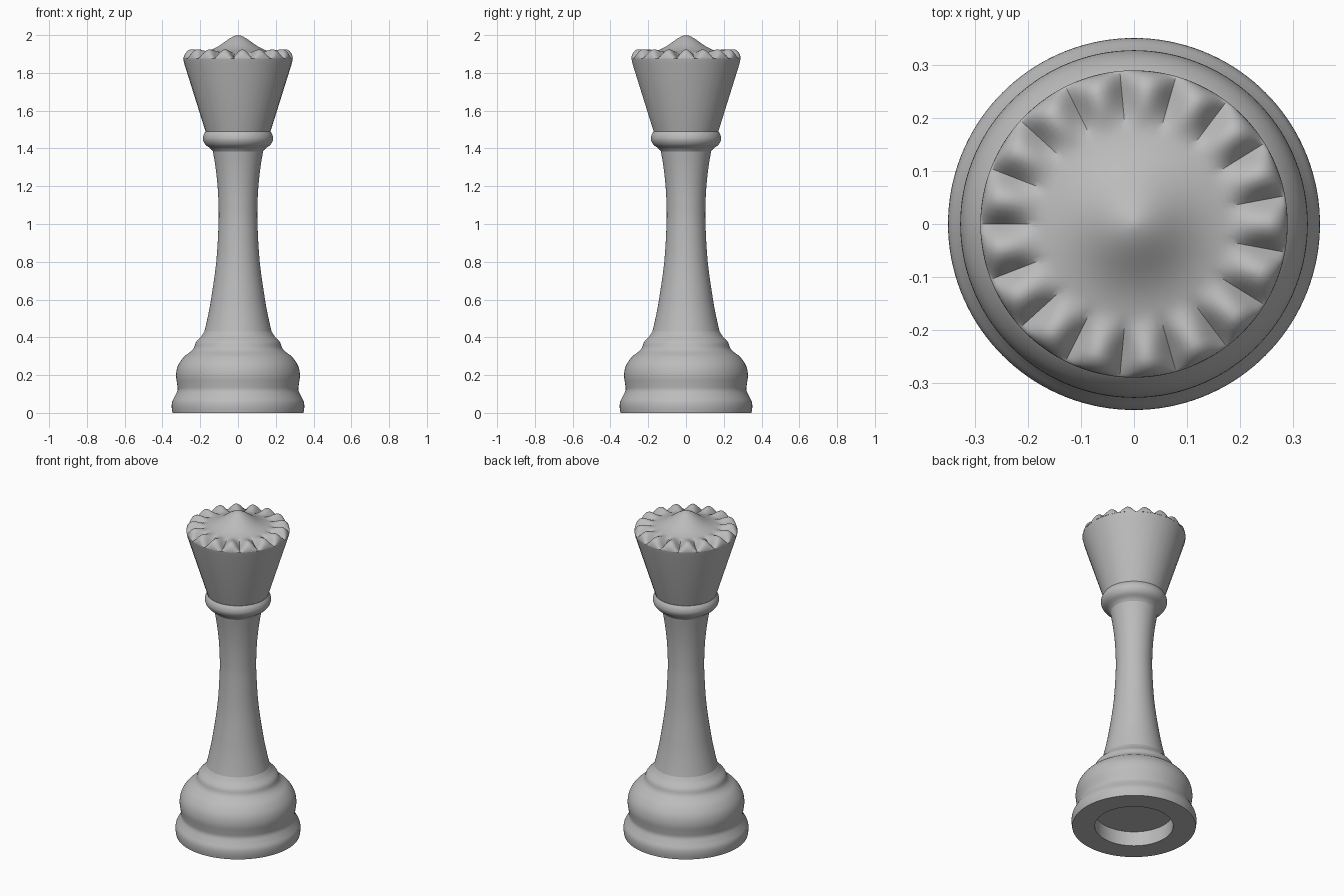
import bpy, bmesh, math

cube = bpy.data.objects.get("Cube")
if cube:
    bpy.data.objects.remove(cube)

SEGMENTS = 136
SCALLOPS = 17
RIM_R, RIM_Z, CREST_R = 0.29, 1.875, 0.255

mat = bpy.data.materials.new("stone_grey")
mat.use_nodes = True
mat.diffuse_color = (0.5, 0.5, 0.5, 1)
mat.node_tree.nodes["Principled BSDF"].inputs["Base Color"].default_value = (0.5, 0.5, 0.5, 1)


def spline(points, steps=4):
    """Smooth a profile with a Catmull-Rom curve."""
    pts = [points[0]] + points + [points[-1]]
    out = []
    for a, b, c, d in zip(pts, pts[1:], pts[2:], pts[3:]):
        for i in range(steps):
            t = i / steps
            out.append(tuple(
                q + t / 2 * (r - p + t * (2 * p - 5 * q + 4 * r - s + t * (3 * (q - r) + s - p)))
                for p, q, r, s in zip(a, b, c, d)))
    return out + [points[-1]]


def lathe(name, profile, segments=SEGMENTS, height=None):
    """Turn (radius, z) points around z; height(r, angle) may replace z."""
    bm = bmesh.new()
    rings = []
    for r, z in profile:
        if r == 0:
            rings.append([bm.verts.new((0, 0, z))] * segments)
            continue
        angles = [2 * math.pi * i / segments for i in range(segments)]
        rings.append([bm.verts.new((r * math.cos(a), r * math.sin(a),
                                    height(r, a) if height else z)) for a in angles])
    for low, high in zip(rings, rings[1:]):
        for i in range(segments):
            j = (i + 1) % segments
            bm.faces.new(dict.fromkeys((low[i], low[j], high[j], high[i])))
    mesh = bpy.data.meshes.new(name)
    bm.to_mesh(mesh)
    bm.free()
    mesh.materials.append(mat)
    obj = bpy.data.objects.new(name, mesh)
    bpy.context.collection.objects.link(obj)
    bpy.ops.object.select_all(action='DESELECT')
    obj.select_set(True)
    bpy.context.view_layer.objects.active = obj
    bpy.ops.object.shade_smooth_by_angle(angle=math.radians(40))
    return obj


# Foot with a round recess underneath, and the bulging base
base = [(0.347, 0), (0.351, 0.03), (0.348, 0.06), (0.333, 0.09), (0.32, 0.12),
        (0.322, 0.15), (0.328, 0.2), (0.318, 0.25), (0.288, 0.295), (0.25, 0.325),
        (0.233, 0.345), (0.222, 0.375), (0.195, 0.405), (0.178, 0.43)]
lathe("base", [(0, 0.09), (0.22, 0.09), (0.22, 0)] + spline(base))

# Slender waisted stem
stem = [(0.178, 0.43), (0.162, 0.5), (0.143, 0.6), (0.115, 0.8), (0.103, 1.0),
        (0.103, 1.1), (0.108, 1.2), (0.119, 1.3), (0.133, 1.385)]
lathe("stem", spline(stem))

# Rounded collar
collar = [(0.133, 1.385), (0.146, 1.4), (0.172, 1.42), (0.185, 1.445),
          (0.183, 1.47), (0.172, 1.49)]
lathe("collar", spline(collar))

# Flared, gently faceted cup
lathe("crown_cup", [(0.172, 1.49), (0.285, 1.85), (RIM_R, RIM_Z)], 2 * SCALLOPS)


# Scalloped rim rising around a domed centre
def crown_height(r, angle):
    z = 1.93 - 0.12 * r + 0.07 * math.exp(-(r / 0.1) ** 2)
    t = min(1, max(0, (r - 0.17) / (CREST_R - 0.17)))
    wave = abs(math.cos(SCALLOPS * angle / 2))
    z += t * t * (3 - 2 * t) * (0.045 * wave - 0.02)
    if r > CREST_R:
        edge = (r - CREST_R) / (RIM_R - CREST_R)
        z = RIM_Z + (z - RIM_Z) * math.sqrt(max(0, 1 - edge * edge))
    return z


inner = [CREST_R * i / 20 for i in range(20, 0, -1)]
outer = [CREST_R + (RIM_R - CREST_R) * math.cos(math.pi / 2 * i / 8) for i in range(8)]
lathe("crown_top", [(r, 0) for r in outer + inner] + [(0, 2.0)], SEGMENTS, crown_height)
